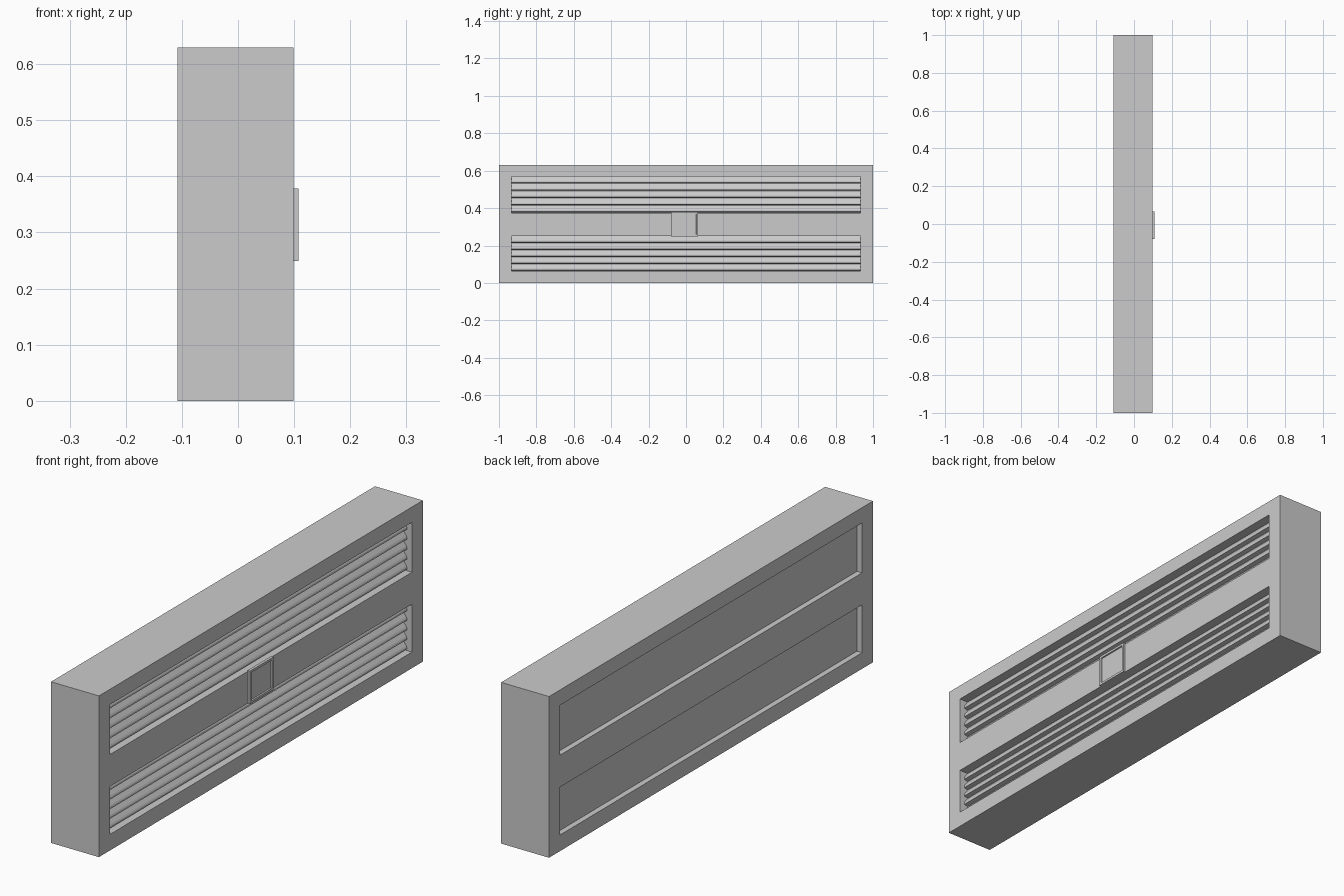
import bpy, bmesh
from mathutils import Vector

if "Cube" in bpy.data.objects:
    bpy.data.objects.remove(bpy.data.objects["Cube"])

X_BACK, X_FRONT, HEIGHT = -0.108, 0.099, 0.63
OPENINGS = {"lower": (0.063, 0.25), "upper": (0.375, 0.57)}
HALF_OPEN = 0.933
RECESS = 0.022
SLATS = 5


def add_object(name, bm):
    bmesh.ops.recalc_face_normals(bm, faces=bm.faces[:])
    mesh = bpy.data.meshes.new(name)
    bm.to_mesh(mesh)
    bm.free()
    obj = bpy.data.objects.new(name, mesh)
    bpy.context.collection.objects.link(obj)
    return obj


def box_bmesh(lo, hi):
    lo, hi = Vector(lo), Vector(hi)
    bm = bmesh.new()
    bmesh.ops.create_cube(bm, size=1)
    bmesh.ops.scale(bm, vec=hi - lo, verts=bm.verts)
    bmesh.ops.translate(bm, vec=(lo + hi) / 2, verts=bm.verts)
    return bm


def cut(target, lo, hi):
    cutter = add_object("recess_cutter", box_bmesh(lo, hi))
    cutter.hide_render = True
    mod = target.modifiers.new("recess", 'BOOLEAN')
    mod.operation, mod.solver, mod.object = 'DIFFERENCE', 'EXACT', cutter
    bpy.context.view_layer.objects.active = target
    bpy.ops.object.modifier_apply(modifier=mod.name)
    bpy.data.objects.remove(cutter)


# Main casing with deep front openings and shallow rear recesses
casing = add_object("casing", box_bmesh((X_BACK, -1, 0), (X_FRONT, 1, HEIGHT)))
for z0, z1 in OPENINGS.values():
    cut(casing, (X_FRONT - 0.045, -HALF_OPEN, z0), (X_FRONT + 0.05, HALF_OPEN, z1))
    cut(casing, (X_BACK - 0.05, -HALF_OPEN, z0), (X_BACK + RECESS, HALF_OPEN, z1))

# Louvre panels: a row of sloping slats swept along the opening
for label, (z0, z1) in OPENINGS.items():
    front = X_FRONT - RECESS
    inner = front - 0.017
    pitch = (z1 - z0) / SLATS
    profile = [(X_FRONT - 0.05, z0 - 0.002), (X_FRONT - 0.05, z1 + 0.002)]
    for i in range(SLATS):
        top = z1 - i * pitch
        profile += [(inner, top), (front - 0.003, top - 0.5 * pitch),
                    (front, top - 0.65 * pitch), (front, top - 0.85 * pitch),
                    (inner, top - 0.95 * pitch)]
    bm = bmesh.new()
    face = bm.faces.new([bm.verts.new((x, -HALF_OPEN, z)) for x, z in profile])
    swept = bmesh.ops.extrude_face_region(bm, geom=[face])["geom"]
    moved = [v for v in swept if isinstance(v, bmesh.types.BMVert)]
    bmesh.ops.translate(bm, vec=(0, 2 * HALF_OPEN, 0), verts=moved)
    bmesh.ops.triangulate(bm, faces=[f for f in bm.faces if len(f.verts) > 4])
    add_object(label + "_louvres", bm)

# Small control panel with a raised rim on the middle rail
bm = box_bmesh((X_FRONT - 0.002, -0.08, 0.249), (0.108, 0.065, 0.378))
bm.normal_update()
rim = [f for f in bm.faces if f.normal.x > 0.9]
bmesh.ops.inset_region(bm, faces=rim, thickness=0.013, depth=0)
bmesh.ops.inset_region(bm, faces=rim, thickness=0.002, depth=-0.005)
add_object("control_panel", bm)
